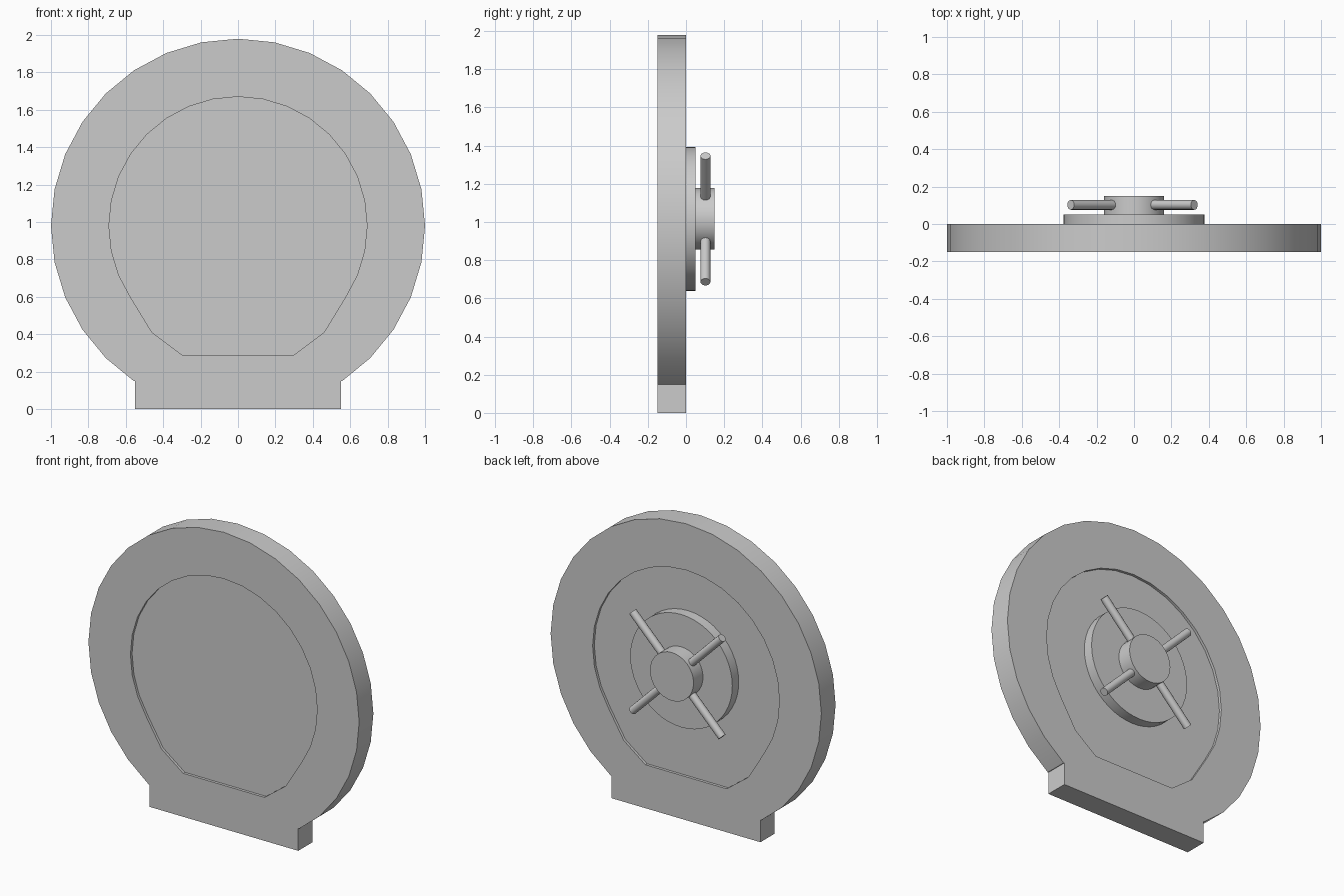
import bpy, math
from mathutils import Vector

if "Cube" in bpy.data.objects:
    bpy.data.objects.remove(bpy.data.objects["Cube"])

CZ = 0.98      # centre height of the round frame
HUB_Z = 1.016  # centre height of the wheel


def arc(radius, first, last, sides=32):
    """Points on a circle in (x, z), index 0 at +x, counter-clockwise."""
    step = 2 * math.pi / sides
    return [(radius * math.cos(i * step), CZ + radius * math.sin(i * step))
            for i in range(first, last + 1)]


def smooth(obj):
    bpy.ops.object.select_all(action='DESELECT')
    obj.select_set(True)
    bpy.context.view_layer.objects.active = obj
    bpy.ops.object.shade_smooth_by_angle(angle=math.radians(30))


def slab(name, outlines, y0, y1):
    """Extrude closed (x, z) outlines between y0 and y1; inner ones are holes."""
    curve = bpy.data.curves.new(name, 'CURVE')
    curve.dimensions = '2D'
    curve.fill_mode = 'BOTH'
    curve.extrude = (y1 - y0) / 2
    for pts in outlines:
        s = curve.splines.new('POLY')
        s.points.add(len(pts) - 1)
        for p, (x, z) in zip(s.points, pts):
            p.co = (x, z, 0, 1)
        s.use_cyclic_u = True
    obj = bpy.data.objects.new(name, curve)
    bpy.context.collection.objects.link(obj)
    obj.rotation_euler = (math.pi / 2, 0, 0)
    obj.location.y = (y0 + y1) / 2
    bpy.ops.object.select_all(action='DESELECT')
    obj.select_set(True)
    bpy.context.view_layer.objects.active = obj
    bpy.ops.object.convert(target='MESH')
    obj = bpy.context.object
    # weld the caps to the sides
    bpy.ops.object.mode_set(mode='EDIT')
    bpy.ops.mesh.select_all(action='SELECT')
    bpy.ops.mesh.remove_doubles(threshold=0.0001)
    bpy.ops.mesh.normals_make_consistent(inside=False)
    bpy.ops.object.mode_set(mode='OBJECT')
    smooth(obj)
    return obj


def rod(name, a, b, radius, sides):
    """Cylinder from point a to point b."""
    a, b = Vector(a), Vector(b)
    bpy.ops.mesh.primitive_cylinder_add(
        vertices=sides, radius=radius, depth=(b - a).length,
        location=(a + b) / 2,
        rotation=(b - a).to_track_quat('Z', 'Y').to_euler())
    obj = bpy.context.object
    obj.name = name
    smooth(obj)
    return obj


# round frame with a flat foot, and the doorway cut through it
frame_outline = arc(1.0, -5, 21) + [(-0.55, 0.15), (-0.55, 0), (0.55, 0), (0.55, 0.15)]
doorway = arc(0.69, -3, 19) + [(-0.46, 0.41), (-0.3, 0.29), (0.3, 0.29), (0.46, 0.41)]
slab("door_frame", [frame_outline, doorway], -0.15, 0)

# door panel, slightly recessed on both sides
slab("door_panel", [doorway], -0.132, -0.018)

# backing disc and hub of the wheel
rod("wheel_plate", (0, -0.03, HUB_Z), (0, 0.05, HUB_Z), 0.377, 48)
rod("wheel_hub", (0, 0.05, HUB_Z), (0, 0.15, HUB_Z), 0.161, 32)

# four diagonal handles
for i in range(4):
    a = math.radians(45 + 90 * i)
    dx, dz = math.cos(a), math.sin(a)
    rod(f"wheel_handle_{i + 1}",
        (0.13 * dx - 0.008, 0.102, HUB_Z + 0.13 * dz),
        (0.467 * dx - 0.008, 0.102, HUB_Z + 0.467 * dz), 0.026, 16)
